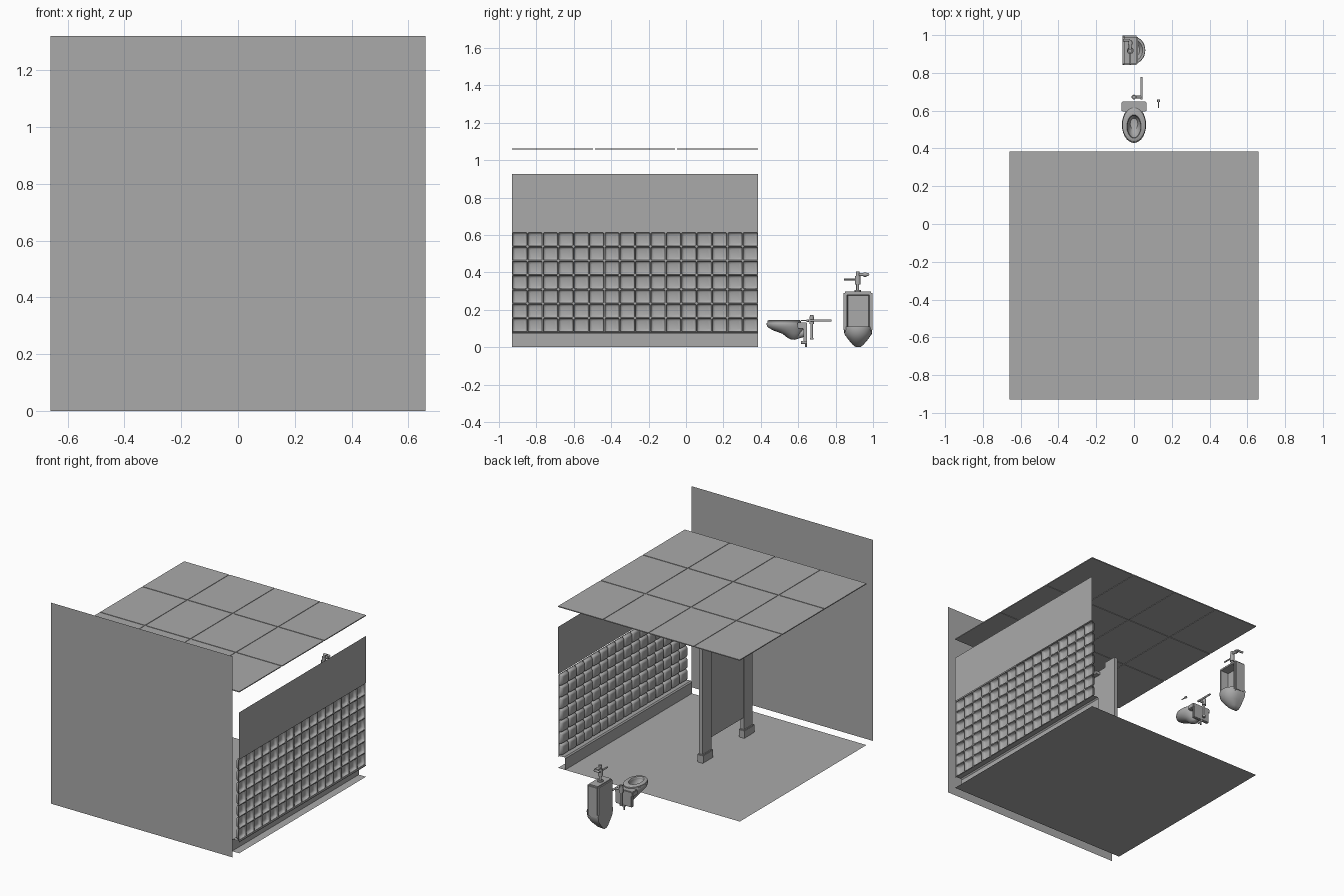
import bpy, bmesh, math
from mathutils import Vector

if "Cube" in bpy.data.objects:
    bpy.data.objects.remove(bpy.data.objects["Cube"])

grey = bpy.data.materials.new("plain grey")
grey.diffuse_color = (0.4, 0.4, 0.4, 1)
grey.use_nodes = True
grey.node_tree.nodes["Principled BSDF"].inputs["Base Color"].default_value = grey.diffuse_color


def finish(name, bm, smooth=False):
    bmesh.ops.remove_doubles(bm, verts=bm.verts, dist=1e-5)
    bmesh.ops.recalc_face_normals(bm, faces=bm.faces)
    me = bpy.data.meshes.new(name)
    bm.to_mesh(me)
    bm.free()
    me.materials.append(grey)
    ob = bpy.data.objects.new(name, me)
    bpy.context.collection.objects.link(ob)
    if smooth:
        bpy.ops.object.select_all(action='DESELECT')
        ob.select_set(True)
        bpy.context.view_layer.objects.active = ob
        bpy.ops.object.shade_smooth_by_angle(angle=math.radians(40))
    return ob


def add_box(bm, x0, x1, y0, y1, z0, z1):
    vs = [bm.verts.new((x, y, z)) for x in (x0, x1) for y in (y0, y1) for z in (z0, z1)]
    for f in ((0, 1, 3, 2), (4, 6, 7, 5), (0, 4, 5, 1), (2, 3, 7, 6), (0, 2, 6, 4), (1, 5, 7, 3)):
        bm.faces.new([vs[i] for i in f])


def box(name, *size, bevel=0):
    bm = bmesh.new()
    add_box(bm, *size)
    if bevel:
        bmesh.ops.bevel(bm, geom=bm.edges[:], offset=bevel, segments=2, affect='EDGES')
    return finish(name, bm)


def add_quad(bm, *pts):
    bm.faces.new([bm.verts.new(p) for p in pts])


def add_loft(bm, rings, cap_start=True, cap_end=True):
    loops = [[bm.verts.new(p) for p in r] for r in rings]
    n = len(loops[0])
    for a, b in zip(loops, loops[1:]):
        for i in range(n):
            j = (i + 1) % n
            bm.faces.new((a[i], a[j], b[j], b[i]))
    if cap_start:
        bm.faces.new(loops[0][::-1])
    if cap_end:
        bm.faces.new(loops[-1])


def ellipse(cx, cy, z, rx, ry, n=28):
    return [(cx + rx * math.cos(2 * math.pi * i / n), cy + ry * math.sin(2 * math.pi * i / n), z)
            for i in range(n)]


def pipes(name, parts, n=14):
    # each part is (start, end, radius)
    bm = bmesh.new()
    for a, b, r in parts:
        a, b = Vector(a), Vector(b)
        q = (b - a).to_track_quat('Z', 'Y')
        rings = []
        for c in (a, b):
            rings.append([c + q @ Vector((r * math.cos(2 * math.pi * i / n),
                                          r * math.sin(2 * math.pi * i / n), 0)) for i in range(n)])
        add_loft(bm, rings)
    return finish(name, bm, True)


W, Y0, Y1 = 0.66, -0.93, 0.385

# Floor, front wall and upper side wall are single sheets
bm = bmesh.new()
add_quad(bm, (-W, Y0, 0), (W, Y0, 0), (W, Y1, 0), (-W, Y1, 0))
finish("floor", bm)
bm = bmesh.new()
add_quad(bm, (-W, -1, 0), (W, -1, 0), (W, -1, 1.32), (-W, -1, 1.32))
finish("front_wall", bm)
bm = bmesh.new()
add_quad(bm, (W, Y0, 0.615), (W, Y1, 0.615), (W, Y1, 0.925), (W, Y0, 0.925))
finish("upper_side_wall", bm)

# Ceiling panels with a thin recessed sheet in the joints
NX, NY, GAP = 4, 3, 0.005
bm = bmesh.new()
px, py = 2 * W / NX, (Y1 - Y0) / NY
for i in range(NX):
    for j in range(NY):
        x, y = -W + i * px, Y0 + j * py
        add_box(bm, x + (GAP if i else 0), x + px - (GAP if i < NX - 1 else 0),
                y + (GAP if j else 0), y + py - (GAP if j < NY - 1 else 0), 1.056, 1.062)
finish("ceiling_panels", bm)
bm = bmesh.new()
for i in range(1, NX):
    x = -W + i * px
    add_quad(bm, (x - GAP, Y0, 1.059), (x + GAP, Y0, 1.059), (x + GAP, Y1, 1.059), (x - GAP, Y1, 1.059))
for j in range(1, NY):
    y = Y0 + j * py
    add_quad(bm, (-W, y - GAP, 1.059), (W, y - GAP, 1.059), (W, y + GAP, 1.059), (-W, y + GAP, 1.059))
finish("ceiling_joints", bm)

# Pillowed wall tiles, a sheet bulging into the room
bm = bmesh.new()
cols, rows, Z0, Z1 = 16, 7, 0.08, 0.615
ty, tz = (Y1 - Y0) / cols, (Z1 - Z0) / rows
for c in range(cols):
    for r in range(rows):
        cy, cz = Y0 + (c + 0.5) * ty, Z0 + (r + 0.5) * tz
        rings = []
        for x, inset, cut in ((0.655, 0, 0), (0.655, 0.003, 0.003), (0.642, 0.004, 0.005),
                              (0.635, 0.008, 0.006), (0.632, 0.015, 0.006)):
            a, b = ty / 2 - inset, tz / 2 - inset
            ring = [(a - cut, -b), (a, -b + cut), (a, b - cut), (a - cut, b),
                    (-a + cut, b), (-a, b - cut), (-a, -b + cut), (-a + cut, -b)]
            rings.append([(x, cy + u, cz + v) for u, v in ring])
        add_loft(bm, rings, cap_start=False)
bmesh.ops.dissolve_degenerate(bm, dist=1e-6, edges=bm.edges[:])
finish("wall_tiles", bm, True)

# Skirting with ledge below the tiles
bm = bmesh.new()
prof = [(W, 0.072), (W, 0.078), (0.615, 0.082), (0.608, 0.074), (0.608, 0)]
for (xa, za), (xb, zb) in zip(prof, prof[1:]):
    add_quad(bm, (xa, Y0, za), (xb, Y0, zb), (xb, Y1, zb), (xa, Y1, za))
finish("skirting", bm)

# Stall divider: two posts on foot blocks with a panel between
for tag, y in (("rear", -0.21), ("front", -0.64)):
    box(tag + "_post", -0.005, 0.02, y - 0.045, y + 0.045, 0.04, 0.83)
    box(tag + "_post_foot", -0.014, 0.029, y - 0.055, y + 0.055, 0, 0.055, bevel=0.004)
box("divider_panel", 0.0, 0.015, -0.595, -0.255, 0.13, 0.80)
box("divider_bracket", 0.015, 0.045, -0.37, -0.31, 0.77, 0.79)

# Toilet bowl: outer skin, rim and hollow in one loft
bm = bmesh.new()
add_loft(bm, [ellipse(0, *v) for v in (
    (0.575, 0.042, 0.012, 0.015), (0.575, 0.05, 0.026, 0.032), (0.565, 0.072, 0.04, 0.05),
    (0.545, 0.09, 0.052, 0.08), (0.53, 0.108, 0.061, 0.095), (0.525, 0.125, 0.064, 0.096),
    (0.525, 0.13, 0.062, 0.094), (0.518, 0.13, 0.036, 0.062), (0.52, 0.11, 0.034, 0.056),
    (0.53, 0.085, 0.02, 0.03))])
finish("toilet_bowl", bm, True)
bm = bmesh.new()
sections = [(0.525, 0.13, 0.062, 0.09), (0.525, 0.14, 0.062, 0.09), (0.525, 0.144, 0.057, 0.085),
            (0.516, 0.144, 0.038, 0.062), (0.516, 0.138, 0.034, 0.057), (0.516, 0.13, 0.034, 0.057)]
add_loft(bm, [ellipse(0, *v) for v in sections + sections[:1]], False, False)
finish("toilet_seat", bm, True)

# Toilet rear block and wall bracket
box("toilet_rear", -0.066, 0.066, 0.595, 0.648, 0.10, 0.132, bevel=0.004)
box("toilet_back_plate", -0.06, 0.06, 0.628, 0.648, 0.03, 0.11, bevel=0.004)
pipes("toilet_outlet", [((0, 0.575, 0.06), (0, 0.64, 0.08), 0.022),
                        ((0, 0.615, 0.025), (0, 0.648, 0.025), 0.008),
                        ((0, 0.642, 0.0), (0, 0.642, 0.04), 0.005)])

# Toilet flush valve
pipes("toilet_flush_valve", [
    ((0, 0.672, 0.045), (0, 0.672, 0.13), 0.007), ((0, 0.672, 0.04), (0, 0.672, 0.05), 0.010),
    ((0, 0.672, 0.125), (0, 0.672, 0.165), 0.013), ((0, 0.672, 0.165), (0, 0.672, 0.173), 0.009),
    ((0, 0.672, 0.142), (0.042, 0.672, 0.142), 0.007), ((0.04, 0.66, 0.142), (0.04, 0.778, 0.142), 0.006)])
pipes("flush_handle", [((0.13, 0.615, 0.142), (0.13, 0.655, 0.142), 0.003),
                       ((0.13, 0.645, 0.142), (0.13, 0.658, 0.142), 0.007)])

# Urinal body with recessed opening facing +x
bm = bmesh.new()
add_box(bm, -0.06, 0.022, 0.842, 0.998, 0.085, 0.298)
bmesh.ops.bevel(bm, geom=bm.edges[:], offset=0.008, segments=2, affect='EDGES')
bm.faces.ensure_lookup_table()
front = max(bm.faces, key=lambda f: f.calc_center_median().x)
bmesh.ops.inset_region(bm, faces=[front], thickness=0.014)
bmesh.ops.inset_region(bm, faces=[front], thickness=0.007, depth=-0.055)
finish("urinal_body", bm, True)


# Urinal lower basin: flat back, rounded front, tapering to a tip
def basin_ring(z, half, reach, back=-0.06, n=16):
    pts = [(back, 0.92 + half, z), (back, 0.92 - half, z)]
    for i in range(n + 1):
        t = -math.pi / 2 + math.pi * i / n
        pts.append((back + 0.03 + (reach - back - 0.03) * max(0, math.cos(t)) ** 0.8,
                    0.92 + half * math.sin(t), z))
    return pts


bm = bmesh.new()
add_loft(bm, [basin_ring(*v) for v in (
    (0.0, 0.012, -0.025), (0.012, 0.028, 0.0), (0.04, 0.052, 0.038), (0.07, 0.073, 0.056),
    (0.10, 0.077, 0.06), (0.11, 0.075, 0.058), (0.11, 0.062, 0.046), (0.085, 0.045, 0.03))])
finish("urinal_basin", bm, True)

# Urinal flush valve
V = (-0.02, 0.918)
pipes("urinal_flush_valve", [
    ((*V, 0.295), (*V, 0.306), 0.018), ((*V, 0.30), (*V, 0.35), 0.008),
    ((*V, 0.335), (*V, 0.38), 0.015), ((*V, 0.38), (*V, 0.405), 0.010),
    ((-0.02, 0.918, 0.362), (-0.02, 0.845, 0.362), 0.005),
    ((-0.02, 0.918, 0.388), (-0.02, 0.975, 0.388), 0.008),
    ((-0.02, 0.95, 0.388), (-0.02, 0.965, 0.388), 0.012),
    ((-0.02, 0.973, 0.388), (-0.058, 0.973, 0.388), 0.007)])
